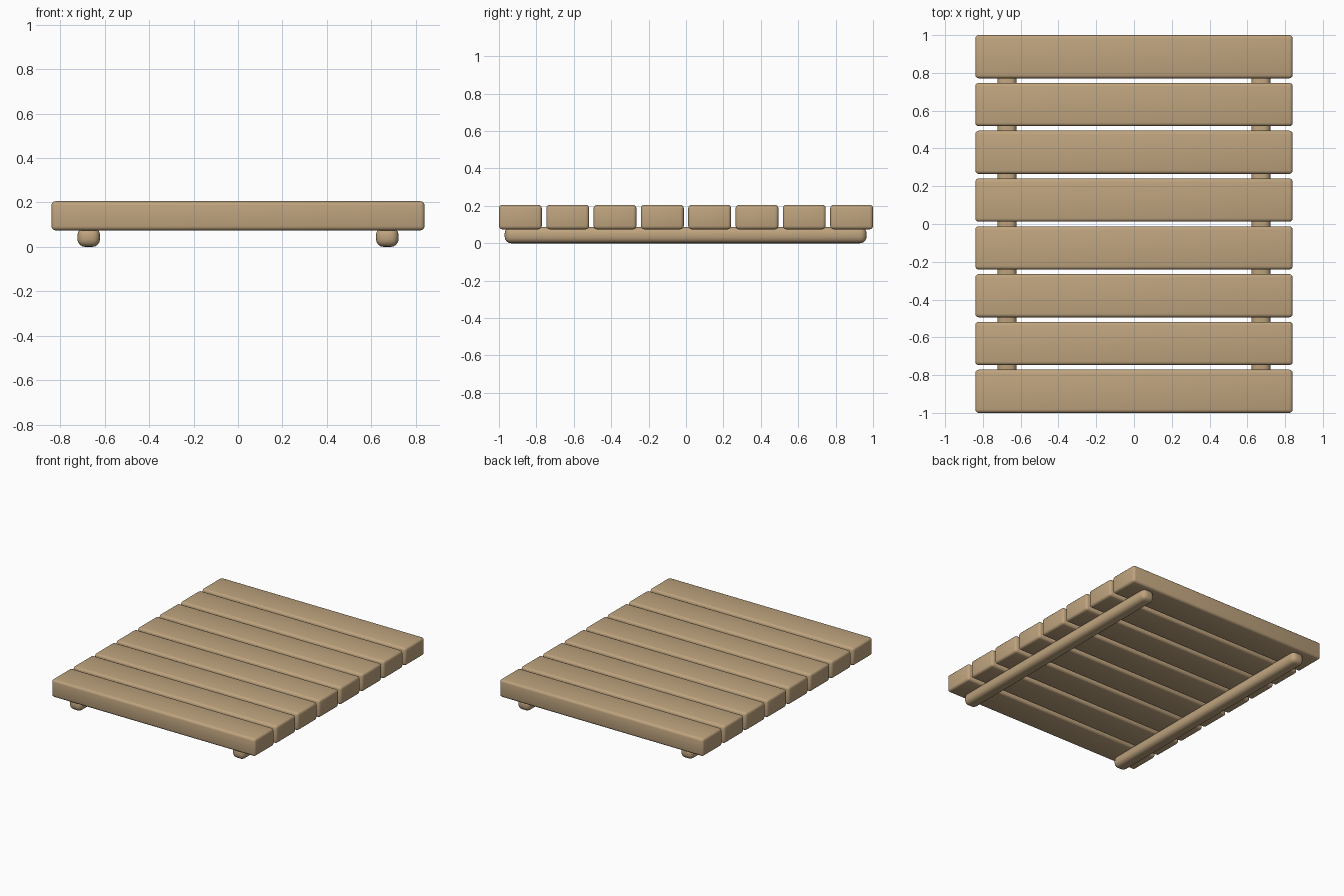
import bpy, math

if "Cube" in bpy.data.objects:
    bpy.data.objects.remove(bpy.data.objects["Cube"])

wood = bpy.data.materials.new("wood")
wood.diffuse_color = (0.52, 0.37, 0.21, 1)
wood.use_nodes = True
wood.node_tree.nodes["Principled BSDF"].inputs["Base Color"].default_value = wood.diffuse_color


def rounded_bar(name, loc, size, bevel, segments):
    """Box with rounded edges, smooth shaded."""
    bpy.ops.mesh.primitive_cube_add(size=1, location=loc)
    ob = bpy.context.object
    ob.name = name
    ob.scale = size
    bpy.ops.object.transform_apply(location=False, rotation=False, scale=True)
    mod = ob.modifiers.new("rounding", "BEVEL")
    mod.width = bevel
    mod.segments = segments
    mod.limit_method = 'ANGLE'
    bpy.ops.object.modifier_apply(modifier=mod.name)
    bpy.ops.object.shade_smooth_by_angle(angle=math.radians(40))
    ob.data.materials.append(wood)
    return ob


# Slats laid across the deck, front to back
COUNT, WIDTH = 8, 0.229
PITCH = (2 - WIDTH) / (COUNT - 1)
for i in range(COUNT):
    y = -1 + WIDTH / 2 + i * PITCH
    rounded_bar(f"slat_{i + 1}", (0, y, 0.14), (1.68, WIDTH, 0.131), 0.018, 3)

# Rounded runners underneath, left and right
for side, x in (("left", -0.672), ("right", 0.672)):
    rounded_bar(f"{side}_runner", (x, -0.002, 0.044), (0.102, 1.935, 0.088), 0.035, 4)
